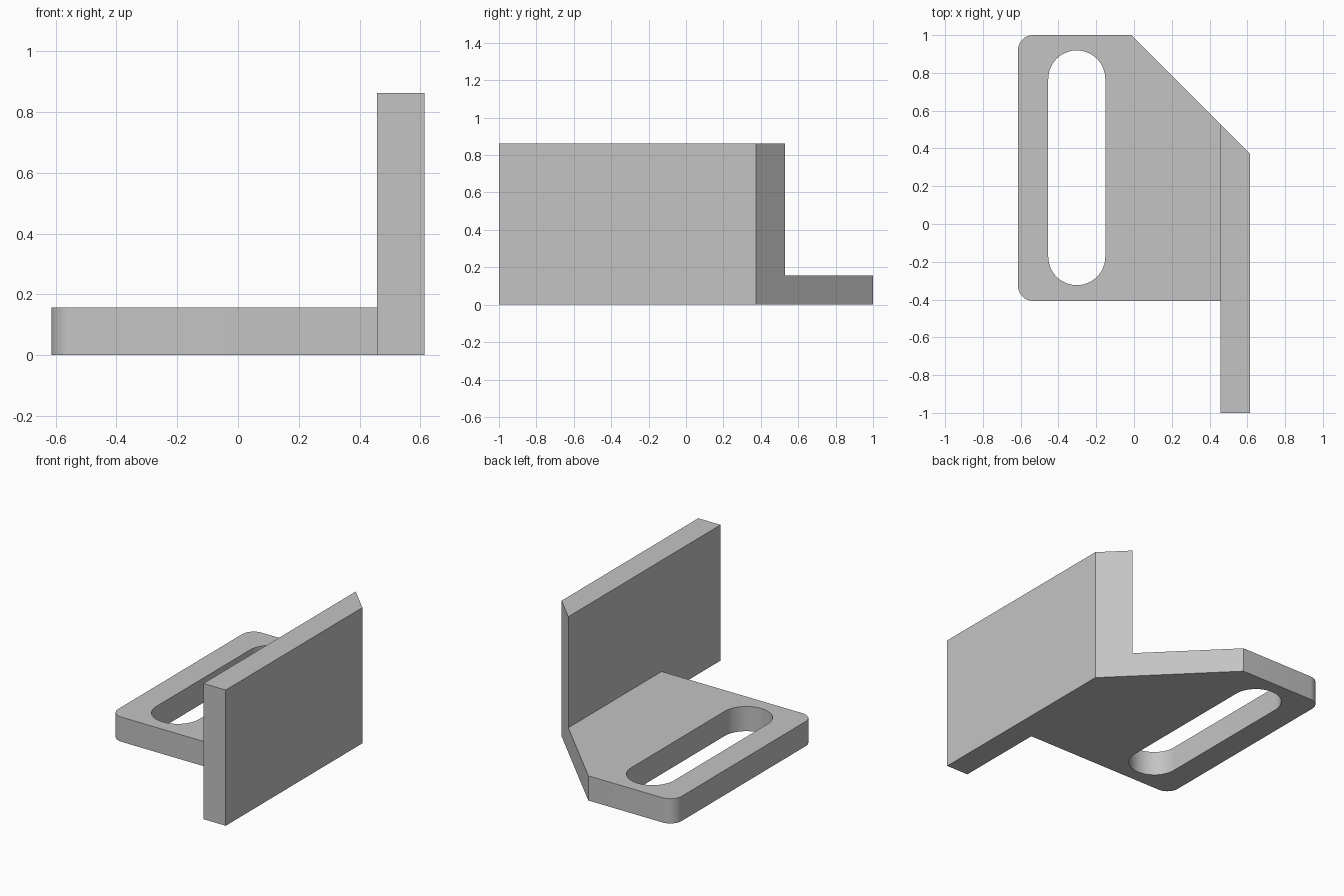
import bpy
import bmesh
from math import cos, sin, pi, radians

cube = bpy.data.objects.get("Cube")
if cube:
    bpy.data.objects.remove(cube, do_unlink=True)

HALF_X, HALF_Y = 0.614, 1.0
THICK, HEIGHT = 0.157, 0.863
INNER_X = HALF_X - THICK      # inner face of the upright wall
FRONT_Y = -0.407              # front edge of the base plate
CHAMFER = 0.987               # the slanted cut follows x + y = CHAMFER
CORNER = 0.08
SLOT_X, SLOT_R = -0.303, 0.151
SLOT_FRONT, SLOT_BACK = -0.173, 0.768

grey = bpy.data.materials.new("plain grey")
grey.use_nodes = True
grey.diffuse_color = (0.55, 0.55, 0.55, 1)
grey.node_tree.nodes["Principled BSDF"].inputs["Base Color"].default_value = grey.diffuse_color


def arc(cx, cy, r, start, end, steps):
    return [(cx + r * cos(start + (end - start) * i / steps),
             cy + r * sin(start + (end - start) * i / steps)) for i in range(steps + 1)]


def prism(name, outline, z0, z1):
    """Extrude a counter-clockwise outline from z0 up to z1."""
    bm = bmesh.new()
    base = bm.faces.new([bm.verts.new((x, y, z0)) for x, y in outline])
    top = bmesh.ops.extrude_face_region(bm, geom=[base])["geom"]
    bmesh.ops.translate(bm, vec=(0, 0, z1 - z0),
                        verts=[v for v in top if isinstance(v, bmesh.types.BMVert)])
    bmesh.ops.recalc_face_normals(bm, faces=bm.faces)
    mesh = bpy.data.meshes.new(name)
    bm.to_mesh(mesh)
    bm.free()
    mesh.materials.append(grey)
    obj = bpy.data.objects.new(name, mesh)
    bpy.context.collection.objects.link(obj)
    return obj


def combine(target, other, operation):
    """Apply a boolean and remove the helper."""
    bpy.ops.object.select_all(action="DESELECT")
    bpy.context.view_layer.objects.active = target
    target.select_set(True)
    mod = target.modifiers.new(operation.lower(), "BOOLEAN")
    mod.operation, mod.solver, mod.object = operation, "EXACT", other
    bpy.ops.object.modifier_apply(modifier=mod.name)
    bpy.data.objects.remove(other, do_unlink=True)


# Base plate with two rounded corners and a slanted back corner
left = -HALF_X + CORNER
bracket = prism("angle_bracket",
                [(INNER_X, FRONT_Y), (INNER_X, CHAMFER - INNER_X), (CHAMFER - HALF_Y, HALF_Y)]
                + arc(left, HALF_Y - CORNER, CORNER, pi / 2, pi, 10)
                + arc(left, FRONT_Y + CORNER, CORNER, pi, 1.5 * pi, 10),
                0, THICK)

# Long rounded slot through the plate
slot = prism("slot_cutter",
             arc(SLOT_X, SLOT_BACK, SLOT_R, 0, pi, 24)
             + arc(SLOT_X, SLOT_FRONT, SLOT_R, pi, 2 * pi, 24),
             -0.1, THICK + 0.1)
slot.hide_render = True
combine(bracket, slot, "DIFFERENCE")

# Upright wall, cut on the same slant
wall = prism("upright_wall",
             [(INNER_X, -HALF_Y), (HALF_X, -HALF_Y),
              (HALF_X, CHAMFER - HALF_X), (INNER_X, CHAMFER - INNER_X)],
             0, HEIGHT)
combine(bracket, wall, "UNION")

# Smooth the rounded walls, keep the corners sharp
bpy.ops.object.shade_smooth_by_angle(angle=radians(30))
